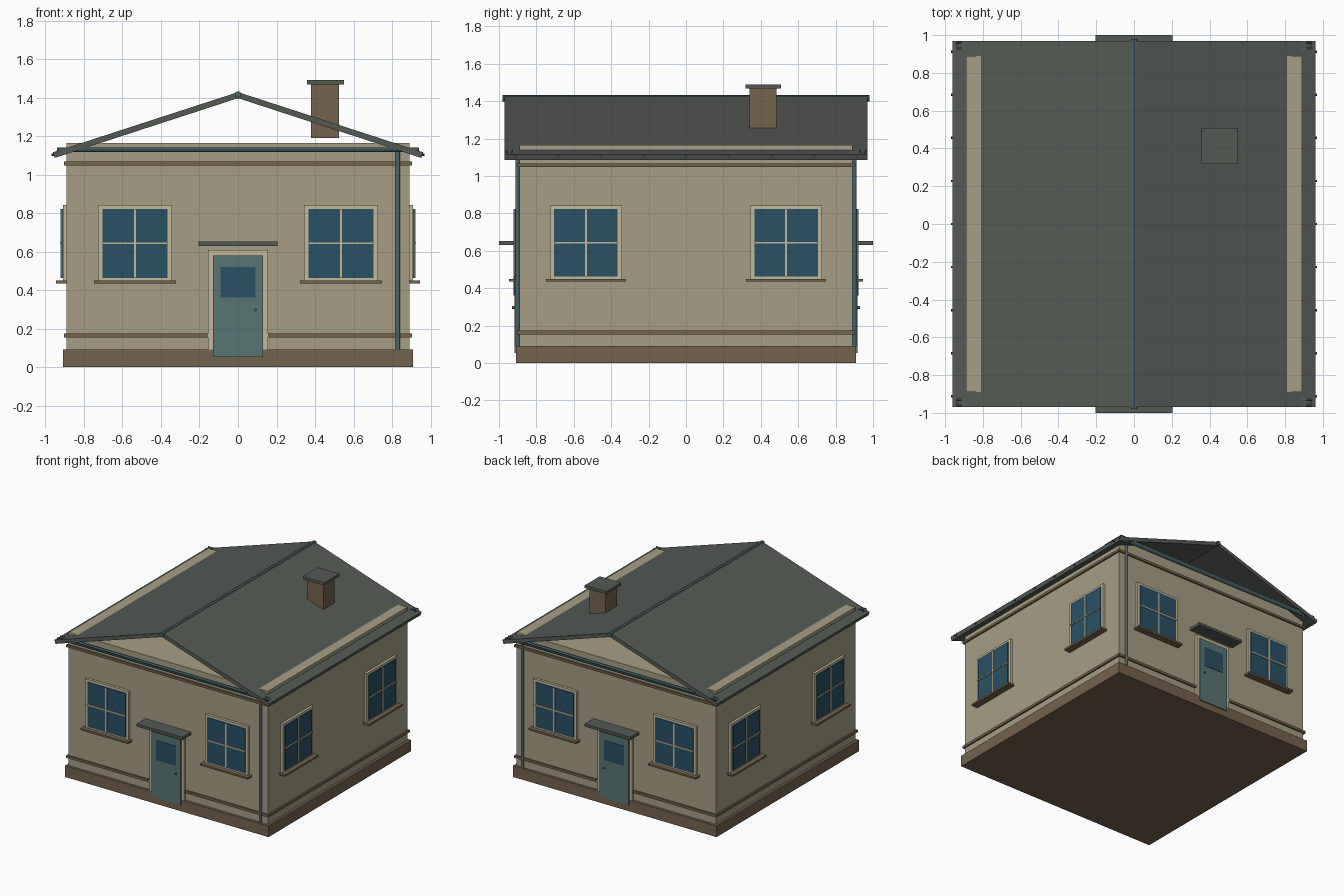
import bpy, bmesh, math
from mathutils import Matrix, Vector

if "Cube" in bpy.data.objects:
    bpy.data.objects.remove(bpy.data.objects["Cube"])


def material(name, hex_code):
    m = bpy.data.materials.new(name)
    rgb = [int(hex_code[i:i + 2], 16) / 255 for i in (0, 2, 4)]
    m.diffuse_color = [c / 12.92 if c < 0.04 else ((c + 0.055) / 1.055) ** 2.4 for c in rgb] + [1]
    m.use_nodes = True
    m.node_tree.nodes["Principled BSDF"].inputs["Base Color"].default_value = m.diffuse_color
    return m


WALL = material("wall_tan", "A69E85")
TRIM = material("trim_cream", "C4B99B")
BROWN = material("brown_stone", "75634F")
ROOF = material("roof_grey", "555A54")
GLASS = material("glass_blue", "2A5064")
DOOR = material("door_teal", "587672")
PIPE = material("pipe_teal", "4A666B")


def finish(name, bm, mat):
    bmesh.ops.recalc_face_normals(bm, faces=bm.faces)
    mesh = bpy.data.meshes.new(name)
    bm.to_mesh(mesh)
    bm.free()
    mesh.materials.append(mat)
    ob = bpy.data.objects.new(name, mesh)
    bpy.context.collection.objects.link(ob)
    return ob


def box(name, x, y, z, mat):
    """Box from three (low, high) ranges."""
    bm = bmesh.new()
    size = [abs(r[1] - r[0]) for r in (x, y, z)]
    mid = [(r[0] + r[1]) / 2 for r in (x, y, z)]
    bmesh.ops.create_cube(bm, size=1, matrix=Matrix.Translation(mid) @ Matrix.Diagonal((*size, 1)))
    return finish(name, bm, mat)


def rod(name, a, b, r, mat, sides=12):
    a, b = Vector(a), Vector(b)
    bm = bmesh.new()
    turn = (b - a).to_track_quat('Z', 'Y').to_matrix().to_4x4()
    bmesh.ops.create_cone(bm, cap_ends=True, segments=sides, radius1=r, radius2=r,
                          depth=(b - a).length, matrix=Matrix.Translation((a + b) / 2) @ turn)
    return finish(name, bm, mat)


def extrude(name, profile, start, direction, mat):
    """Extrude a closed 3D outline along a direction."""
    bm = bmesh.new()
    face = bm.faces.new([bm.verts.new(Vector(p) + Vector(start)) for p in profile])
    res = bmesh.ops.extrude_face_region(bm, geom=[face])
    bmesh.ops.translate(bm, vec=direction, verts=[v for v in res["geom"] if isinstance(v, bmesh.types.BMVert)])
    return finish(name, bm, mat)


def wall_box(name, side, u, out, z, mat):
    """Box placed on a wall: u runs along it, out is distance from the centre."""
    axis, s = side
    o = (s * out[0], s * out[1])
    return box(name, u, o, z, mat) if axis == 'y' else box(name, o, u, z, mat)


# Main masses
box("plinth", (-.91, .91), (-.91, .91), (0, .09), BROWN)
box("walls", (-.89, .89), (-.89, .89), (.09, 1.165), WALL)
for name, z in (("lower_band", (.153, .173)), ("upper_band", (1.048, 1.067))):
    box(name, (-.903, .903), (-.903, .903), z, BROWN)

# Windows on all four walls
SIDES = {"front": ('y', -1), "back": ('y', 1), "right": ('x', 1), "left": ('x', -1)}
for label, side in SIDES.items():
    for c in (-.535, .535):
        wall_box(label + "_window_frame", side, (c - .193, c + .193), (.88, .91), (.448, .842), TRIM)
        wall_box(label + "_window_glass", side, (c - .17, c + .17), (.89, .917), (.463, .822), GLASS)
        wall_box(label + "_window_upright", side, (c - .006, c + .006), (.9, .922), (.463, .822), TRIM)
        wall_box(label + "_window_crossbar", side, (c - .17, c + .17), (.9, .924), (.638, .648), TRIM)
        wall_box(label + "_window_sill", side, (c - .213, c + .213), (.88, .945), (.435, .45), BROWN)

# Doors, canopies, gutters and downpipes at front and back
for label in ("front", "back"):
    side, s = SIDES[label], SIDES[label][1]
    wall_box(label + "_door_frame", side, (-.155, .155), (.88, .909), (.06, .608), TRIM)
    wall_box(label + "_door", side, (-.13, .13), (.89, .918), (.053, .58), DOOR)
    wall_box(label + "_door_glass", side, (-.09, .09), (.9, .921), (.36, .52), GLASS)
    wall_box(label + "_canopy", side, (-.205, .205), (.88, 1.0), (.63, .652), ROOF)
    rod(label + "_door_knob", (.09, s * .91, .297), (.09, s * .93, .297), .008, PIPE)
    rod(label + "_downpipe", (.83, s * .901, .09), (.83, s * .901, 1.12), .011, PIPE)
    arc = [math.pi + math.pi * i / 8 for i in range(9)]
    outline = [(0, .02 * math.cos(a), .024 * math.sin(a)) for a in arc]
    outline += [(0, .014 * math.cos(a), .018 * math.sin(a)) for a in reversed(arc)]
    extrude(label + "_gutter", outline, (-.94, s * .945, 1.14), (1.88, 0, 0), PIPE)

# Roof slabs, ridge and eave bolts
SLOPE, TOP = .325, 1.428
for label, s in (("right", 1), ("left", -1)):
    end = TOP - .962 * SLOPE
    slab = [(0, 0, TOP), (s * .962, 0, end), (s * .952, 0, end - .029), (0, 0, TOP - .0315)]
    extrude(label + "_roof_slab", slab, (0, -.97, 0), (0, 1.94, 0), ROOF)
    for i in range(9):
        y = -.912 + .228 * i
        rod(label + "_eave_bolt", (s * .945, y, 1.103), (s * .97, y, 1.103), .006, PIPE, 8)
rod("ridge_cap", (0, -.98, 1.416), (0, .98, 1.416), .017, PIPE, 8)

# Chimney
box("chimney", (.38, .525), (.34, .485), (1.19, 1.47), BROWN)
box("chimney_cap", (.358, .55), (.317, .508), (1.468, 1.49), ROOF)
